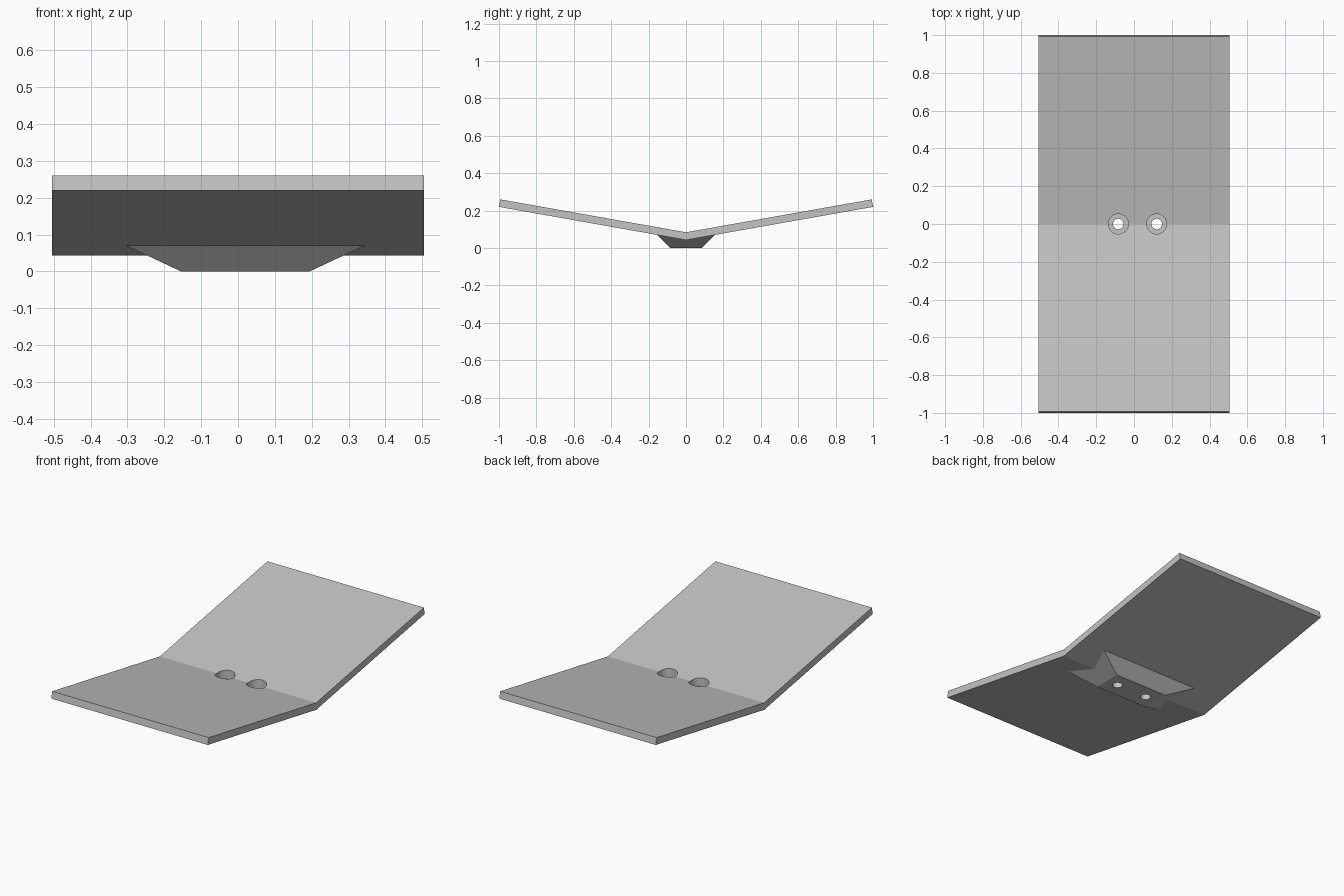
import bpy
import bmesh
import math

old = bpy.data.objects.get("Cube")
if old:
    bpy.data.objects.remove(old, do_unlink=True)

HALF_WIDTH = 0.505

grey = bpy.data.materials.new("plain_grey")
grey.use_nodes = True
colour = (0.55, 0.55, 0.55, 1)
grey.diffuse_color = colour
grey.node_tree.nodes["Principled BSDF"].inputs["Base Color"].default_value = colour


def make_object(name, bm):
    bmesh.ops.recalc_face_normals(bm, faces=bm.faces[:])
    mesh = bpy.data.meshes.new(name)
    bm.to_mesh(mesh)
    bm.free()
    mesh.materials.append(grey)
    obj = bpy.data.objects.new(name, mesh)
    bpy.context.collection.objects.link(obj)
    return obj


def loft(name, ring_a, ring_b):
    """Solid between two rings of equal length."""
    bm = bmesh.new()
    a = [bm.verts.new(p) for p in ring_a]
    b = [bm.verts.new(p) for p in ring_b]
    bm.faces.new(a)
    bm.faces.new(b)
    for i in range(len(a)):
        j = (i + 1) % len(a)
        bm.faces.new((a[i], a[j], b[j], b[i]))
    return make_object(name, bm)


def rectangle(x0, x1, y, z):
    return [(x0, -y, z), (x1, -y, z), (x1, y, z), (x0, y, z)]


def cylinder(name, x, radius, z0, z1):
    rings = []
    for z in (z0, z1):
        rings.append([(x + radius * math.cos(t), radius * math.sin(t), z)
                      for t in (math.tau * i / 48 for i in range(48))])
    return loft(name, *rings)


def combine(target, other, operation):
    """Apply a boolean and discard the helper."""
    other.hide_render = True
    mod = target.modifiers.new(operation.lower(), 'BOOLEAN')
    mod.operation = operation
    mod.solver = 'EXACT'
    mod.object = other
    bpy.context.view_layer.objects.active = target
    bpy.ops.object.modifier_apply(modifier=mod.name)
    bpy.data.objects.remove(other, do_unlink=True)


# Shallow V-shaped plate, extruded across its width
profile = [(-0.993, 0.26), (0, 0.084), (0.993, 0.26),
           (1, 0.22), (0, 0.043), (-1, 0.22)]
plate = loft("bent_plate",
             [(-HALF_WIDTH, y, z) for y, z in profile],
             [(HALF_WIDTH, y, z) for y, z in profile])

# Tapered mounting foot under the bend
foot = loft("mounting_foot",
            rectangle(-0.155, 0.195, 0.085, 0),
            rectangle(-0.305, 0.345, 0.155, 0.0705))
combine(plate, foot, 'UNION')

# Two counterbored screw holes
for x in (-0.083, 0.12):
    combine(plate, cylinder("counterbore", x, 0.053, 0.043, 0.2), 'DIFFERENCE')
    combine(plate, cylinder("screw_hole", x, 0.028, -0.1, 0.2), 'DIFFERENCE')

# Smooth hole walls, crisp bends
bpy.ops.object.select_all(action='DESELECT')
plate.select_set(True)
bpy.context.view_layer.objects.active = plate
bpy.ops.object.shade_smooth_by_angle(angle=math.radians(12))
